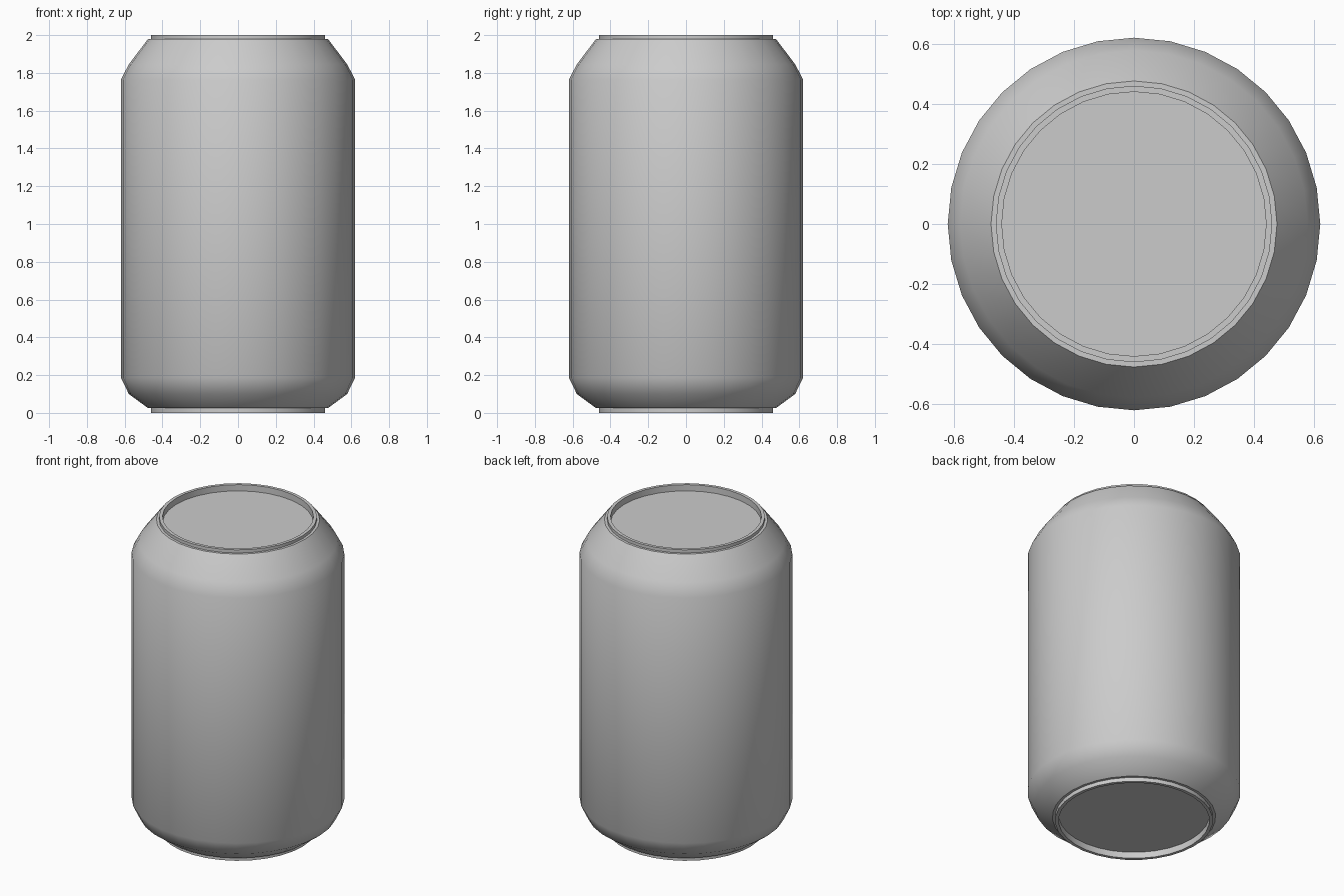
import bpy
import bmesh
import math

if "Cube" in bpy.data.objects:
    bpy.data.objects.remove(bpy.data.objects["Cube"])

SIDES = 32


def lathe(name, profile, cap_start=False, cap_end=False):
    """Spin a (radius, z) profile, listed bottom-up along the outside, around z."""
    bm = bmesh.new()
    rings = []
    for r, z in profile:
        rings.append([bm.verts.new((r * math.cos(2 * math.pi * j / SIDES),
                                    r * math.sin(2 * math.pi * j / SIDES), z))
                      for j in range(SIDES)])
    for low, high in zip(rings, rings[1:]):
        for j in range(SIDES):
            k = (j + 1) % SIDES
            bm.faces.new((low[j], low[k], high[k], high[j]))
    if cap_start:
        bm.faces.new(rings[0][::-1])
    if cap_end:
        bm.faces.new(rings[-1])
    mesh = bpy.data.meshes.new(name)
    bm.to_mesh(mesh)
    bm.free()
    obj = bpy.data.objects.new(name, mesh)
    bpy.context.collection.objects.link(obj)
    bpy.ops.object.select_all(action='DESELECT')
    obj.select_set(True)
    bpy.context.view_layer.objects.active = obj
    bpy.ops.object.shade_smooth_by_angle(angle=math.radians(35))
    return obj


# Straight wall with chamfered foot and shoulder
lathe("can_body", [(0.476, 0.025), (0.578, 0.10), (0.62, 0.187),
                   (0.62, 1.765), (0.578, 1.845), (0.476, 1.98)])

# Raised rim with a sunken disc at each end
lathe("top_lid", [(0.476, 1.98), (0.46, 1.98), (0.46, 2.0),
                  (0.44, 2.0), (0.44, 1.96)], cap_end=True)
lathe("bottom_lid", [(0.44, 0.04), (0.44, 0.0), (0.46, 0.0),
                     (0.46, 0.025), (0.476, 0.025)], cap_start=True)
